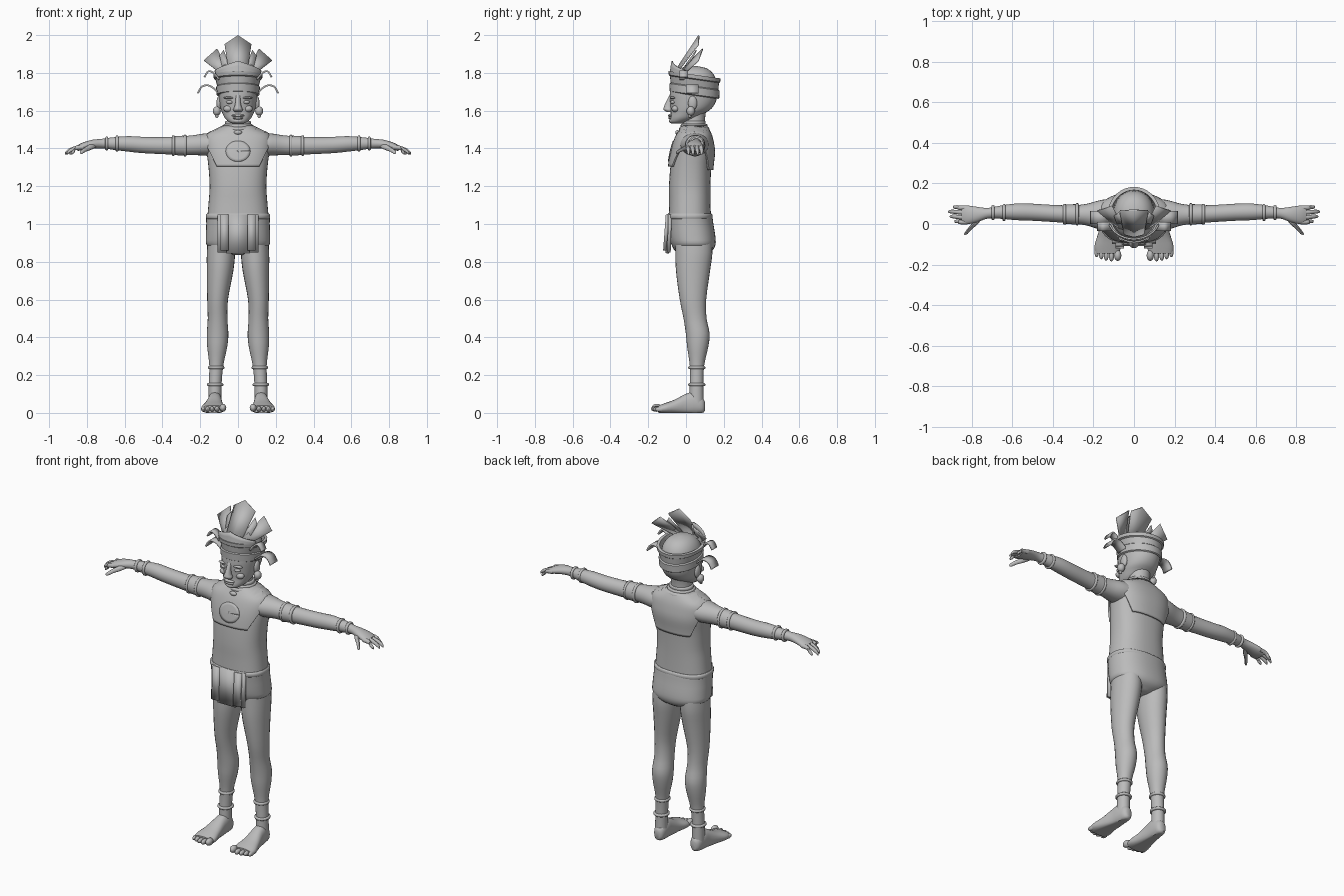
import bpy, bmesh, math

grey = bpy.data.materials.new("stone grey")
grey.diffuse_color = (0.5, 0.5, 0.5, 1)


def finish(name, bm, mirror=False, thick=0):
    bmesh.ops.recalc_face_normals(bm, faces=bm.faces[:])
    me = bpy.data.meshes.new(name)
    bm.to_mesh(me)
    bm.free()
    me.materials.append(grey)
    ob = bpy.data.objects.new(name, me)
    bpy.context.collection.objects.link(ob)
    if thick:
        m = ob.modifiers.new("thickness", 'SOLIDIFY')
        m.thickness, m.offset = thick, 0
    if mirror:
        m = ob.modifiers.new("mirror", 'MIRROR')
        m.use_mirror_merge = False
    return ob


def smooth_rows(rows, sub):
    """Catmull-Rom interpolation between cross-sections."""
    out = []
    for i in range(len(rows) - 1):
        p0, p1 = rows[max(i - 1, 0)], rows[i]
        p2, p3 = rows[i + 1], rows[min(i + 2, len(rows) - 1)]
        for k in range(sub):
            t = k / sub
            out.append([0.5 * (2*b + (c-a)*t + (2*a-5*b+4*c-d)*t*t + (3*b-a-3*c+d)*t**3)
                        for a, b, c, d in zip(p0, p1, p2, p3)])
    return out + [list(rows[-1])]


def loft(name, rows, axis='Z', n=2.0, seg=24, sub=3, mirror=False, closed=False, warp=None):
    """Skin cross-sections (position, centre a, centre b, radius a, radius b)."""
    if sub > 1:
        rows = smooth_rows(rows, sub)
    bm = bmesh.new()
    rings = []
    for p, a, b, ra, rb in rows:
        ring = []
        for k in range(seg):
            t = 2 * math.pi * k / seg
            c, s = math.cos(t), math.sin(t)
            u = a + ra * math.copysign(abs(c) ** (2 / n), c)
            v = b + rb * math.copysign(abs(s) ** (2 / n), s)
            co = {'Z': (u, v, p), 'X': (p, u, v), 'Y': (u, p, v)}[axis]
            ring.append(bm.verts.new(warp(*co) if warp else co))
        rings.append(ring)
    pairs = list(zip(rings, rings[1:])) + ([(rings[-1], rings[0])] if closed else [])
    for r, q in pairs:
        for k in range(seg):
            j = (k + 1) % seg
            bm.faces.new((r[k], r[j], q[j], q[k]))
    if not closed:
        bm.faces.new(rings[0])
        bm.faces.new(rings[-1])
    return finish(name, bm, mirror)


def ring(name, p, a, b, ra, rb, axis='Z', h=0.008, out=0.007, **kw):
    """Rounded band around a limb."""
    rows = [(p + h * math.cos(t), a, b, ra + out * math.sin(t), rb + out * math.sin(t))
            for t in (0, 0.6, 1.2, 1.95, 2.55, math.pi)]
    return loft(name, rows, axis, sub=1, **kw)


def ball(name, co, r, mirror=False):
    bm = bmesh.new()
    bmesh.ops.create_uvsphere(bm, u_segments=16, v_segments=10, radius=1)
    for v in bm.verts:
        v.co = [c + q * s for c, q, s in zip(co, v.co, r)]
    return finish(name, bm, mirror)


def sheet(name, f, nu, nv, thick=0.006, mirror=False):
    """Grid surface from f(u, v), both in 0..1."""
    bm = bmesh.new()
    g = [[bm.verts.new(f(i / nu, j / nv)) for i in range(nu + 1)] for j in range(nv + 1)]
    for j in range(nv):
        for i in range(nu):
            bm.faces.new((g[j][i], g[j][i+1], g[j+1][i+1], g[j+1][i]))
    return finish(name, bm, mirror, thick)


def plate(name, faces, thick=0.006, mirror=False):
    bm = bmesh.new()
    for f in faces:
        bm.faces.new([bm.verts.new(p) for p in f])
    bmesh.ops.remove_doubles(bm, verts=bm.verts[:], dist=1e-5)
    return finish(name, bm, mirror, thick)


# Torso, neck and loincloth
torso = [(1.03, 0, .02, .163, .112), (1.12, 0, .02, .155, .11), (1.2, 0, .02, .15, .11),
         (1.3, 0, .025, .156, .108), (1.38, 0, .035, .166, .106), (1.44, 0, .04, .17, .093),
         (1.475, 0, .043, .155, .08), (1.5, 0, .045, .105, .066), (1.52, 0, .045, .065, .055)]
loft("torso", torso, n=2.4, seg=40)
loft("neck", [(1.49, 0, .045, .066, .058), (1.55, 0, .04, .058, .06), (1.62, 0, .045, .06, .065)])
loft("loincloth", [(1.052, 0, .02, .158, .108), (1.05, 0, .02, .168, .118), (1.0, 0, .025, .168, .12),
                   (.93, 0, .034, .17, .122), (.89, 0, .04, .166, .116), (.86, 0, .04, .12, .1),
                   (.835, 0, .04, .03, .06)], n=2.3, seg=40)
ring("belt", 1.04, 0, .02, .164, .114, n=2.4, seg=40, h=.014)

# Apron panels hanging at the front
def slab(name, x0, x1, z0, y0, y1, mirror):
    plate(name, [[(x0, y0, 1.05), (x1, y0, 1.05), (x1, y1, z0), (x0, y1, z0)]], .018, mirror)
slab("apron_middle", -.06, .06, .845, -.092, -.1, False)
slab("apron_strip", .05, .092, .86, -.098, -.112, True)
slab("apron_side", .06, .108, .85, -.085, -.09, True)

# Bib draped over chest and back, following the torso
dense = smooth_rows(torso, 3)
def on_torso(x, z, side, gap):
    for lo, hi in zip(dense, dense[1:]):
        if lo[0] <= z <= hi[0] + 1e-6:
            t = (z - lo[0]) / (hi[0] - lo[0])
            _, _, cy, rx, ry = [a + (b - a) * t for a, b in zip(lo, hi)]
            break
    rx, ry = rx + gap, ry + gap
    x = max(-rx, min(rx, x))
    return (x, cy + side * ry * max(0, 1 - (abs(x) / rx) ** 2.4) ** (1 / 2.4), z)

def bib(side, low):
    def f(u, v):
        z = low + (1.517 - low) * v
        w = .11 + .075 * min(1, (z - low) / (1.46 - low))
        return on_torso(w * math.sin((u - .5) * math.pi), z, side, .008)
    return f
sheet("bib_front", bib(-1, 1.305), 24, 18, .01)
sheet("bib_back", bib(1, 1.285), 24, 18, .01)
sheet("medallion", lambda u, v: on_torso(.065 * v * math.cos(u * 2 * math.pi),
      1.385 + .055 * v * math.sin(u * 2 * math.pi), -1, .014), 28, 4, .005)
for z, r in ((1.502, .082), (1.518, .073), (1.535, .063)):
    ring("collar", z, 0, .043, r, r - .008, h=.011)
ball("collar_knot", (0, -.045, 1.485), (.022, .012, .012))

# Legs, feet and toes
loft("leg", [(.95, .088, .04, .07, .095), (.85, .09, .042, .075, .098), (.75, .095, .037, .07, .09),
             (.6, .108, .037, .055, .07), (.5, .108, .048, .052, .061), (.42, .108, .062, .057, .063),
             (.35, .11, .062, .053, .056), (.25, .115, .058, .037, .038), (.15, .121, .056, .034, .036),
             (.05, .122, .055, .034, .038)], mirror=True)
loft("foot", [(.1, .12, .035, .014, .025), (.085, .12, .04, .03, .042), (.04, .122, .05, .037, .058),
              (0, .124, .045, .04, .056), (-.06, .129, .032, .052, .038), (-.11, .131, .024, .064, .028),
              (-.145, .131, .02, .06, .02)], 'Y', mirror=True, n=2.3,
     warp=lambda x, y, z: (x, y, max(z, 0)))
for i, (x, y, r) in enumerate(((.08, -.155, .021), (.111, -.158, .015), (.137, -.154, .014),
                               (.161, -.147, .014), (.184, -.137, .013))):
    ball("toe", (x, y, r + .006), (r * .85, .027, r), True)
for z in (.24, .15):
    ring("anklet", z, .1155 if z > .2 else .121, .057, .037, .039, mirror=True)

# Arms, bands and hands
loft("arm", [(.08, .045, 1.42, .08, .06), (.16, .045, 1.421, .074, .06), (.23, .046, 1.418, .054, .053),
             (.3, .047, 1.415, .045, .049), (.4, .052, 1.415, .042, .045), (.5, .058, 1.418, .042, .043),
             (.58, .06, 1.424, .041, .041), (.66, .058, 1.426, .032, .033), (.72, .053, 1.426, .026, .025),
             (.77, .047, 1.422, .037, .024), (.82, .045, 1.411, .046, .021), (.85, .046, 1.402, .042, .015)],
     'X', mirror=True)
for x, r, q in ((.28, .048, .051), (.342, .045, .048), (.64, .035, .036), (.695, .03, .03)):
    ring("arm_ring", x, .048 if x < .5 else .056, 1.415 if x < .5 else 1.426, r, q, 'X', mirror=True)
loft("arm_band", [(.28, .047, 1.415, .051, .053), (.342, .049, 1.415, .047, .05)], 'X', sub=1, mirror=True)
for y, tip in ((.01, .885), (.034, .908), (.058, .916), (.08, .892)):
    loft("finger", [(.82, y, 1.408, .012, .013), (.86, y, 1.402, .011, .012),
                    (tip - .02, y + .003, 1.388, .0095, .011), (tip - .004, y + .003, 1.376, .007, .009),
                    (tip, y + .003, 1.372, .002, .003)], 'X', seg=10, mirror=True)
loft("thumb", [(.03, .765, 1.415, .018, .014), (0, .785, 1.405, .016, .014), (-.025, .81, 1.393, .012, .011),
               (-.048, .828, 1.38, .009, .009), (-.053, .832, 1.377, .002, .002)], 'Y', seg=10, mirror=True)

# Head and face
loft("head", [(1.533, 0, -.045, .03, .03), (1.54, 0, -.038, .048, .047), (1.56, 0, -.012, .069, .073),
              (1.585, 0, .008, .082, .089), (1.61, 0, .026, .092, .108), (1.65, 0, .037, .099, .122),
              (1.7, 0, .04, .103, .125), (1.76, 0, .043, .098, .117), (1.8, 0, .045, .08, .095),
              (1.825, 0, .047, .05, .06), (1.836, 0, .047, .01, .012)], n=2.1, seg=32)
loft("nose", [(1.685, 0, -.078, .012, .008), (1.65, 0, -.088, .013, .016), (1.62, 0, -.094, .019, .023),
              (1.605, 0, -.093, .026, .025), (1.592, 0, -.086, .018, .015)], seg=16)
ball("upper_lip", (0, -.08, 1.574), (.034, .016, .008))
ball("lower_lip", (0, -.078, 1.561), (.028, .016, .008))
ball("chin", (0, -.07, 1.546), (.03, .02, .014))
ball("eye", (.043, -.069, 1.645), (.02, .014, .010), True)
ball("brow", (.045, -.07, 1.668), (.032, .015, .007), True)
ball("cheek", (.052, -.056, 1.61), (.026, .02, .018), True)
ball("ear", (.1, .035, 1.64), (.014, .024, .038), True)
ball("ear_spool", (.112, .025, 1.598), (.021, .022, .025), True)
ball("ear_drop", (.112, .02, 1.572), (.009, .009, .01), True)

# Headdress: tilted open crown with a pointed front plate
tilt = lambda x, y, z: (x, y, z - .14 * (y - .045))
crown = [(1.68, .106, .125), (1.685, .114, .131), (1.725, .116, .133), (1.73, .11, .126),
         (1.765, .119, .13), (1.77, .128, .136), (1.79, .13, .138), (1.79, .114, .122), (1.7, .1, .118)]
loft("crown", [(z, 0, .045, rx, ry) for z, rx, ry in crown], seg=36, sub=1, closed=True, warp=tilt)

def diadem(u, v):
    t = (u - .5) * 2
    a = t * 1.15
    return ((.125 + .008 * v) * math.sin(a), .045 - (.13 - .012 * v) * math.cos(a),
            1.785 + v * (.028 + .05 * (1 - abs(t))))
sheet("diadem", diadem, 20, 3, .008)

# Feathers and curled ribbons
plate("middle_feather", [[(0, -.062, 1.8), (s * .048, -.05, 1.8), (s * .07, .065, 1.95), (0, .068, 1.997)]
                         for s in (1, -1)], .008)
plate("side_feather", [[(.045, -.03, 1.81), (.09, -.01, 1.795), (.18, .065, 1.865), (.11, .088, 1.927)]],
      .007, True)
plate("inner_feather", [[(.03, -.03, 1.8), (.075, -.02, 1.8), (.098, .04, 1.89), (.075, .055, 1.92)]],
      .006, True)

def ribbon(name, path, y0, y1):
    pts = smooth_rows(path, 4)
    sheet(name, lambda u, v: (pts[round(u * (len(pts) - 1))][0], y0 + (y1 - y0) * v,
                              pts[round(u * (len(pts) - 1))][1]), len(pts) - 1, 1, .009, True)
ribbon("lower_ribbon", [(.108, 1.7), (.15, 1.732), (.19, 1.728), (.213, 1.692)], 0, .065)
ribbon("upper_ribbon", [(.1, 1.765), (.13, 1.8), (.157, 1.808), (.178, 1.777)], -.035, .01)

# Smooth shading with crisp edges
for ob in bpy.context.scene.objects:
    ob.select_set(True)
    bpy.context.view_layer.objects.active = ob
bpy.ops.object.shade_smooth_by_angle(angle=math.radians(38))
